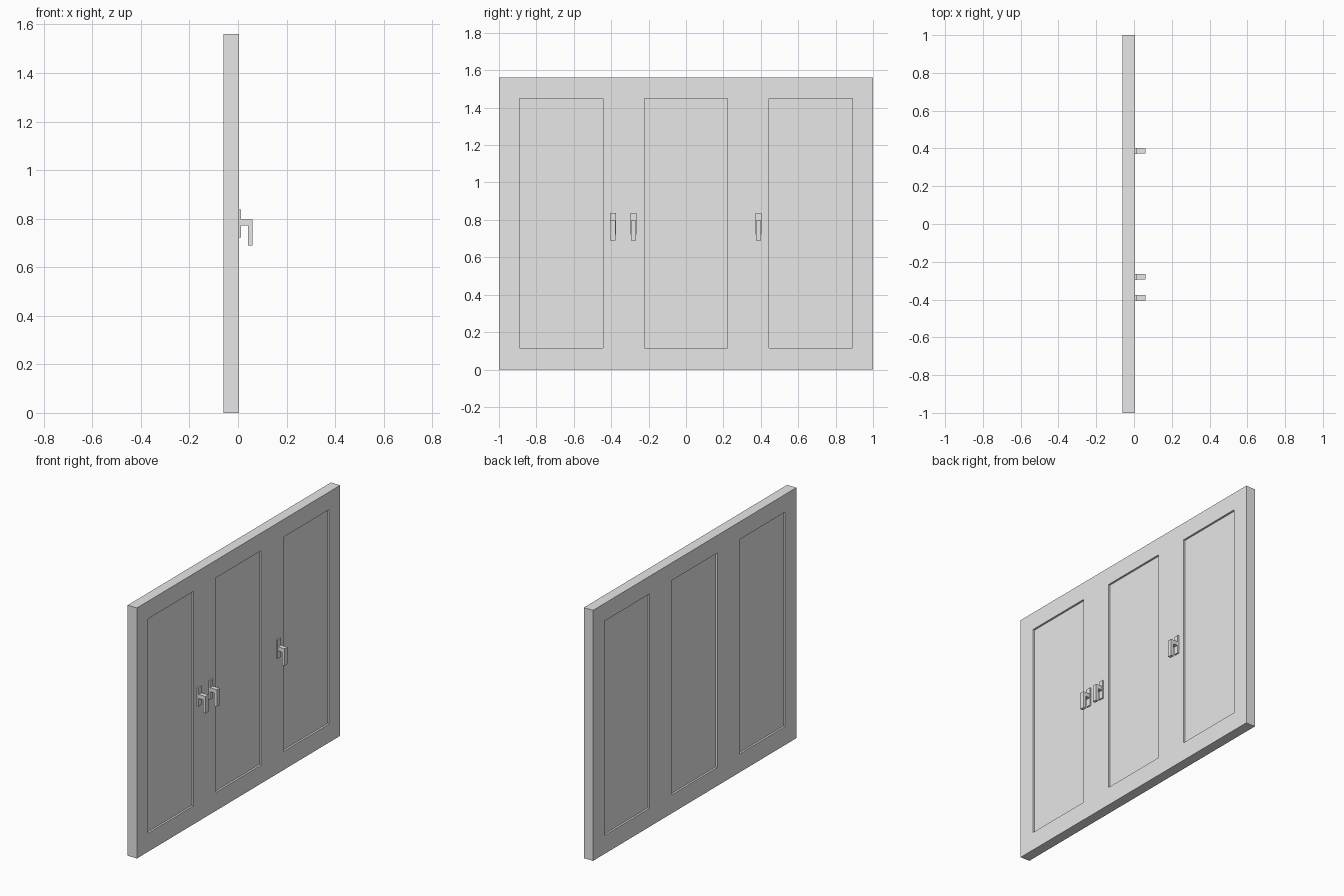
import bpy
import bmesh
from mathutils import Vector

cube = bpy.data.objects.get("Cube")
if cube:
    bpy.data.objects.remove(cube, do_unlink=True)

# Single plain grey finish
grey = bpy.data.materials.new("plain grey")
grey.use_nodes = True
grey.diffuse_color = (0.8, 0.8, 0.8, 1)
grey.node_tree.nodes["Principled BSDF"].inputs["Base Color"].default_value = (0.8, 0.8, 0.8, 1)

BACK, FRONT, HEIGHT = -0.06, 0.004, 1.56
RECESS = 0.012
PANELS = [(-0.89, -0.443), (-0.223, 0.223), (0.443, 0.89)]
PANEL_Z = (0.115, 1.45)


def add_box(bm, low, high):
    low, high = Vector(low), Vector(high)
    verts = bmesh.ops.create_cube(bm, size=1)["verts"]
    for v in verts:
        v.co = (low + high) / 2 + v.co * (high - low)


def finish(name, bm):
    bmesh.ops.recalc_face_normals(bm, faces=bm.faces)
    mesh = bpy.data.meshes.new(name)
    bm.to_mesh(mesh)
    bm.free()
    mesh.materials.append(grey)
    obj = bpy.data.objects.new(name, mesh)
    bpy.context.collection.objects.link(obj)
    return obj


# Door slab, cut along the panel borders, with panels sunk on both faces
bm = bmesh.new()
add_box(bm, (BACK, -1, 0), (FRONT, 1, HEIGHT))
cuts = [((0, y, 0), (0, 1, 0)) for pair in PANELS for y in pair]
cuts += [((0, 0, z), (0, 0, 1)) for z in PANEL_Z]
for point, normal in cuts:
    bmesh.ops.bisect_plane(bm, geom=bm.verts[:] + bm.edges[:] + bm.faces[:],
                           plane_co=point, plane_no=normal)
bm.normal_update()


def is_panel(face):
    c = face.calc_center_median()
    return (abs(face.normal.x) > 0.9 and PANEL_Z[0] < c.z < PANEL_Z[1]
            and any(a < c.y < b for a, b in PANELS))


for face in [f for f in bm.faces if is_panel(f)]:
    inward = face.normal * -RECESS
    sunk = bmesh.ops.extrude_discrete_faces(bm, faces=[face])["faces"]
    for f in sunk:
        bmesh.ops.translate(bm, verts=f.verts[:], vec=inward)
finish("door_slab", bm)


# Handle: back plate with an L-shaped lever turned downwards
def make_handle(name, y):
    bm = bmesh.new()
    add_box(bm, (FRONT - 0.002, y - 0.016, 0.722), (0.013, y + 0.016, 0.837))
    profile = [(0.012, 0.796), (0.06, 0.796), (0.06, 0.69),
               (0.042, 0.69), (0.042, 0.771), (0.012, 0.771)]
    side = bm.faces.new([bm.verts.new((x, y - 0.014, z)) for x, z in profile])
    extruded = bmesh.ops.extrude_face_region(bm, geom=[side], use_keep_orig=True)["geom"]
    bmesh.ops.translate(bm, vec=(0, 0.028, 0),
                        verts=[g for g in extruded if isinstance(g, bmesh.types.BMVert)])
    finish(name, bm)


for name, y in (("right_handle", -0.391), ("middle_handle", -0.28), ("left_handle", 0.387)):
    make_handle(name, y)
